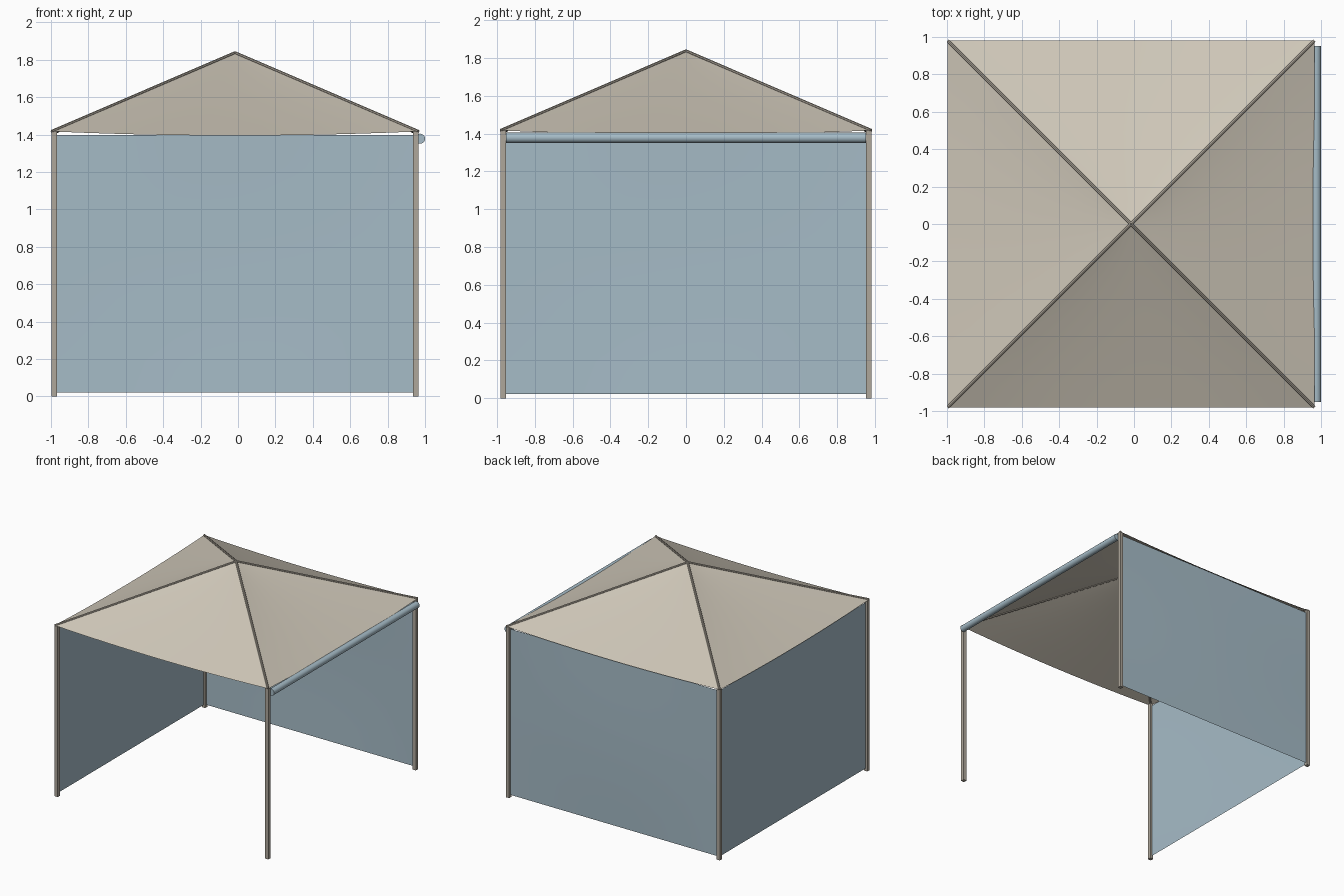
import bpy, bmesh, math
from mathutils import Vector, Matrix

if "Cube" in bpy.data.objects:
    bpy.data.objects.remove(bpy.data.objects["Cube"])

CX = -0.016            # tent centre in x (rolled wall sticks out on +x)
HALF = 0.982           # half width at the eaves
EAVE, PEAK = 1.417, 1.837
POST = 0.967           # post centre offset


def material(name, rgb):
    m = bpy.data.materials.new(name)
    m.diffuse_color = (*rgb, 1)
    m.use_nodes = True
    m.node_tree.nodes["Principled BSDF"].inputs["Base Color"].default_value = m.diffuse_color
    return m


CANVAS = material("beige canvas", (0.62, 0.57, 0.48))
FRAME = material("taupe frame", (0.43, 0.39, 0.33))
WALL = material("pale blue fabric", (0.38, 0.50, 0.57))


def make(name, bm, mat, smooth=False):
    bmesh.ops.remove_doubles(bm, verts=bm.verts, dist=1e-5)
    me = bpy.data.meshes.new(name)
    bm.to_mesh(me)
    bm.free()
    me.materials.append(mat)
    for p in me.polygons:
        p.use_smooth = smooth
    ob = bpy.data.objects.new(name, me)
    bpy.context.collection.objects.link(ob)
    ob.location.x = CX
    if smooth:
        bpy.ops.object.select_all(action='DESELECT')
        ob.select_set(True)
        bpy.context.view_layer.objects.active = ob
        bpy.ops.object.shade_smooth_by_angle(angle=math.radians(20))
    return ob


def sheet(bm, fn, nu, nv):
    """Grid surface from fn(u, v), u and v in 0..1."""
    g = [[bm.verts.new(fn(i / nu, j / nv)) for j in range(nv + 1)] for i in range(nu + 1)]
    for i in range(nu):
        for j in range(nv):
            bm.faces.new((g[i][j], g[i + 1][j], g[i + 1][j + 1], g[i][j + 1]))


def rod(name, a, b, r, sides, mat):
    a, b = Vector(a), Vector(b)
    d = b - a
    bm = bmesh.new()
    bmesh.ops.create_cone(bm, cap_ends=True, segments=sides, radius1=r, radius2=r, depth=d.length,
                          matrix=Matrix.Translation((a + b) / 2) @ d.to_track_quat('Z', 'Y').to_matrix().to_4x4())
    return make(name, bm, mat, True)


# Roof panels, sagging a little between the ridge poles
def roof_point(u, t):
    t = 1 - t
    s = 2 * u - 1
    sag = (1 - s * s) * (0.022 * t + 0.02 * t * (1 - t))
    return Vector((s * HALF * t, -HALF * t, PEAK - (PEAK - EAVE) * t - sag))


for k, side in enumerate(("front", "right", "back", "left")):
    bm = bmesh.new()
    sheet(bm, roof_point, 12, 8)
    bmesh.ops.rotate(bm, verts=bm.verts, matrix=Matrix.Rotation(k * math.pi / 2, 3, 'Z'))
    bmesh.ops.dissolve_degenerate(bm, dist=1e-5, edges=bm.edges)
    make("roof_panel_" + side, bm, CANVAS, True)

# Posts and ridge poles
for sx, nx in ((-1, "left"), (1, "right")):
    for sy, ny in ((-1, "front"), (1, "back")):
        bm = bmesh.new()
        bmesh.ops.create_cube(bm, size=1, matrix=Matrix.Translation((sx * POST, sy * POST, EAVE / 2))
                              @ Matrix.Diagonal((0.03, 0.03, EAVE, 1)))
        make(f"{ny}_{nx}_post", bm, FRAME)
        rod(f"{ny}_{nx}_ridge_pole", (sx * HALF * 0.997, sy * HALF * 0.997, EAVE), (0, 0, PEAK), 0.009, 8, FRAME)


# Hanging walls at the back and left, with a slight outward billow
def wall_point(u, v):
    s = 2 * u - 1
    billow = 0.010 * (1 - s * s) * math.sin(math.pi * v)
    return Vector((s * 0.953, POST + billow, 0.022 + v * 1.377))


for name, ang in (("back_wall", 0), ("left_wall", math.pi / 2)):
    bm = bmesh.new()
    sheet(bm, wall_point, 12, 8)
    bmesh.ops.reverse_faces(bm, faces=bm.faces)
    bmesh.ops.rotate(bm, verts=bm.verts, matrix=Matrix.Rotation(ang, 3, 'Z'))
    bm.normal_update()
    make(name, bm, WALL, True)

# Rolled-up wall on the right
rod("rolled_right_wall", (0.989, -0.953, 1.378), (0.989, 0.953, 1.378), 0.027, 20, WALL)
